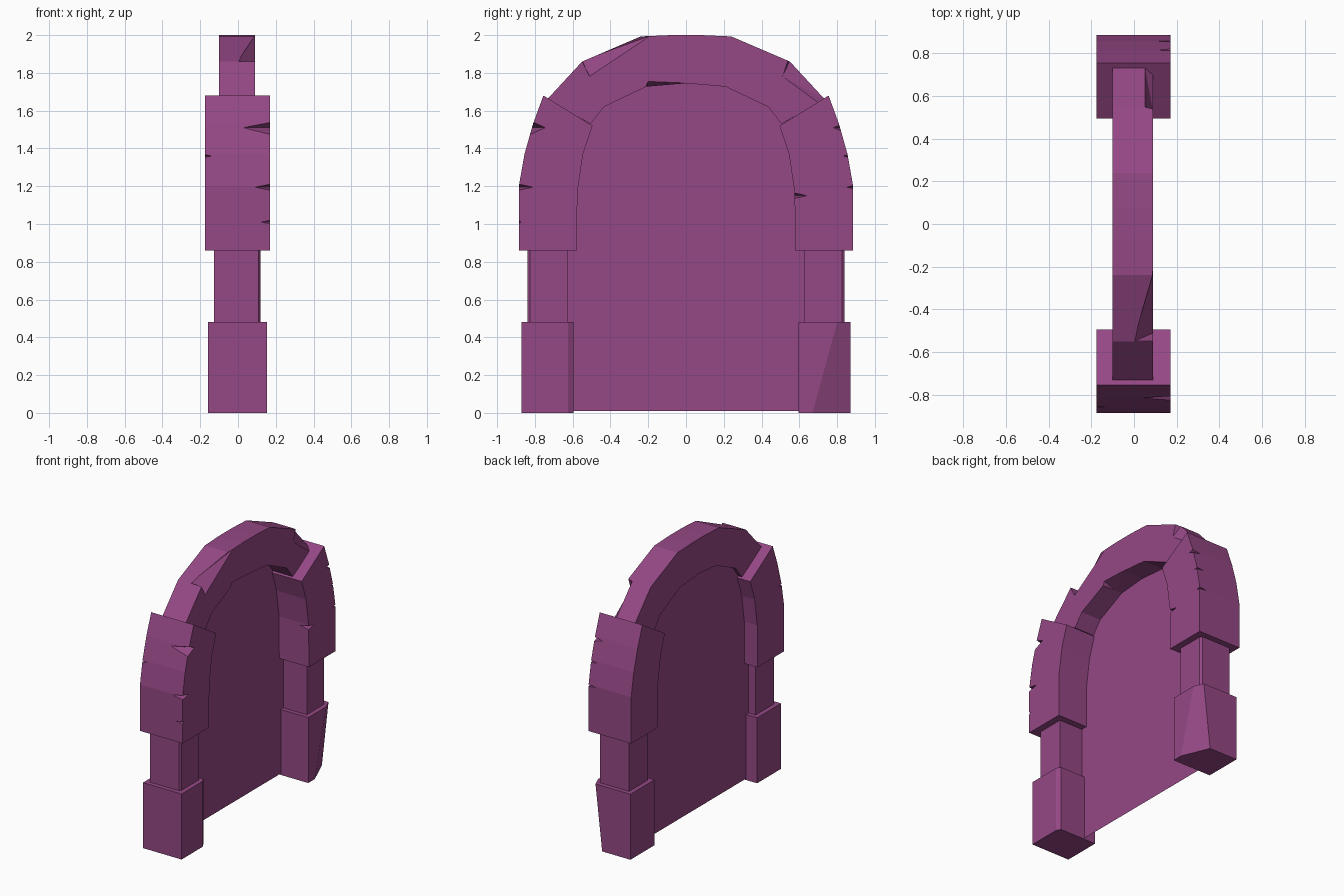
import bpy, bmesh
from mathutils import Vector

if "Cube" in bpy.data.objects:
    bpy.data.objects.remove(bpy.data.objects["Cube"])

mat = bpy.data.materials.new("purple stone")
mat.diffuse_color = (0.30, 0.065, 0.235, 1)
mat.use_nodes = True
mat.node_tree.nodes["Principled BSDF"].inputs["Base Color"].default_value = mat.diffuse_color


def finish(name, bm):
    bmesh.ops.recalc_face_normals(bm, faces=bm.faces)
    me = bpy.data.meshes.new(name)
    bm.to_mesh(me)
    bm.free()
    me.materials.append(mat)
    ob = bpy.data.objects.new(name, me)
    bpy.context.collection.objects.link(ob)
    return ob


def slab(name, profile, x0, x1, cut=None):
    """Extrude a (y, z) outline from x0 to x1; cut = (point, normal) planes off a corner."""
    bm = bmesh.new()
    face = bm.faces.new([bm.verts.new((x0, y, z)) for y, z in profile])
    if x1 > x0:
        new = bmesh.ops.extrude_face_region(bm, geom=[face])["geom"]
        verts = [g for g in new if isinstance(g, bmesh.types.BMVert)]
        bmesh.ops.translate(bm, verts=verts, vec=(x1 - x0, 0, 0))
        bmesh.ops.recalc_face_normals(bm, faces=bm.faces)
    if cut:
        bmesh.ops.bisect_plane(bm, geom=bm.verts[:] + bm.edges[:] + bm.faces[:],
                               plane_co=cut[0], plane_no=cut[1], clear_outer=True)
        bmesh.ops.holes_fill(bm, edges=[e for e in bm.edges if e.is_boundary])
    return finish(name, bm)


def chip(ob, points):
    """Knock a small convex piece out of a stone."""
    bm = bmesh.new()
    for p in points:
        bm.verts.new(p)
    bmesh.ops.convex_hull(bm, input=bm.verts[:])
    cutter = finish("chip_cutter", bm)
    cutter.hide_render = True
    mod = ob.modifiers.new("chip", 'BOOLEAN')
    mod.operation, mod.solver, mod.object = 'DIFFERENCE', 'EXACT', cutter
    bpy.context.view_layer.objects.active = ob
    bpy.ops.object.modifier_apply(modifier=mod.name)
    bpy.data.objects.remove(cutter)


def notch(ob, x, y, z, dx, dy, h):
    """Wedge-shaped crack at a vertical edge, reaching dx and dy along its two faces."""
    ox, oy = (-0.01 if dx > 0 else 0.01), (-0.01 if dy > 0 else 0.01)
    chip(ob, [(x + ox, y + oy, z + h), (x + ox, y + oy, z - h),
              (x + dx, y + oy, z), (x + ox, y + dy, z)])


def rect(y0, y1, z0, z1):
    return [(y0, z0), (y1, z0), (y1, z1), (y0, z1)]


# Back panel filling the archway
half = [(0.70, 0.01), (0.70, 1.25), (0.62, 1.5), (0.5, 1.66), (0.25, 1.80)]
slab("door_panel", half + [(-y, z) for y, z in reversed(half)], -0.07, -0.07)

# Pillars: base, shaft and curved haunch stone on each side
haunch = [(0.885, 0.86), (0.885, 1.20), (0.855, 1.37), (0.81, 1.53), (0.755, 1.68),
          (0.495, 1.52), (0.545, 1.37), (0.575, 1.17), (0.578, 0.86)]
haunches = {}
for side, s in (("left", -1), ("right", 1)):
    if s > 0:   # large sloping break on the outer corner
        a, b, c = Vector((.153, .80, .48)), Vector((.153, .67, 0)), Vector((.07, .87, 0))
        n = (b - a).cross(c - a)
        cut = (a, n if n.x > 0 else -n)
    else:       # slim chamfer on the inner corner
        cut = ((0.153, -0.625, 0), (1, 0.6, 0))
    slab(side + "_base", [(s * y, z) for y, z in rect(0.595, 0.872, 0, 0.48)], -0.16, 0.153, cut)
    slab(side + "_shaft", [(s * y, z) for y, z in rect(0.625, 0.84, 0.47, 0.87)], -0.127, 0.12,
         ((0.12, s * 0.825, 0), (1, s * 0.7, 0)))
    haunches[s] = slab(side + "_haunch", [(s * y, z) for y, z in haunch], -0.175, 0.17)

# Cracks in the haunch stones
notch(haunches[-1], 0.17, -0.82, 1.51, -0.17, 0.08, 0.04)
notch(haunches[-1], 0.17, -0.885, 1.195, -0.09, 0.085, 0.02)
notch(haunches[-1], 0.17, -0.885, 1.01, -0.09, 0.015, 0.018)
notch(haunches[-1], -0.175, -0.858, 1.36, 0.05, 0.05, 0.01)
notch(haunches[1], 0.17, 0.815, 1.51, -0.08, -0.04, 0.02)
notch(haunches[1], 0.17, 0.858, 1.36, -0.08, -0.03, 0.01)
notch(haunches[1], 0.17, 0.885, 1.195, -0.08, -0.04, 0.01)
notch(haunches[1], 0.17, 0.575, 1.15, -0.08, 0.075, 0.018)

# Top arch stone
outer = [(0.735, 1.66), (0.55, 1.86), (0.24, 1.993)]
inner = [(0.21, 1.727), (0.435, 1.62), (0.505, 1.53)]
arch = slab("arch_stone",
            outer + [(0.08, 2.0), (-0.08, 2.0)] + [(-y, z) for y, z in reversed(outer)]
            + [(-y, z) for y, z in reversed(inner)] + [(0, 1.745)] + inner, -0.10, 0.09)
# Broken edges on the arch
chip(arch, [(0.092, -0.18, 2.0), (0.0, -0.55, 1.865), (0.092, -0.51, 1.78),
            (0.12, -0.57, 1.90), (0.12, -0.30, 2.04)])
chip(arch, [(0.05, 0.55, 1.865), (0.05, 0.74, 1.66), (0.092, 0.51, 1.78),
            (0.092, 0.70, 1.64), (0.12, 0.55, 1.92), (0.12, 0.76, 1.70)])
chip(arch, [(0.092, 0.0, 1.747), (0.092, -0.20, 1.755), (0.092, -0.225, 1.70),
            (-0.03, -0.21, 1.72)])
